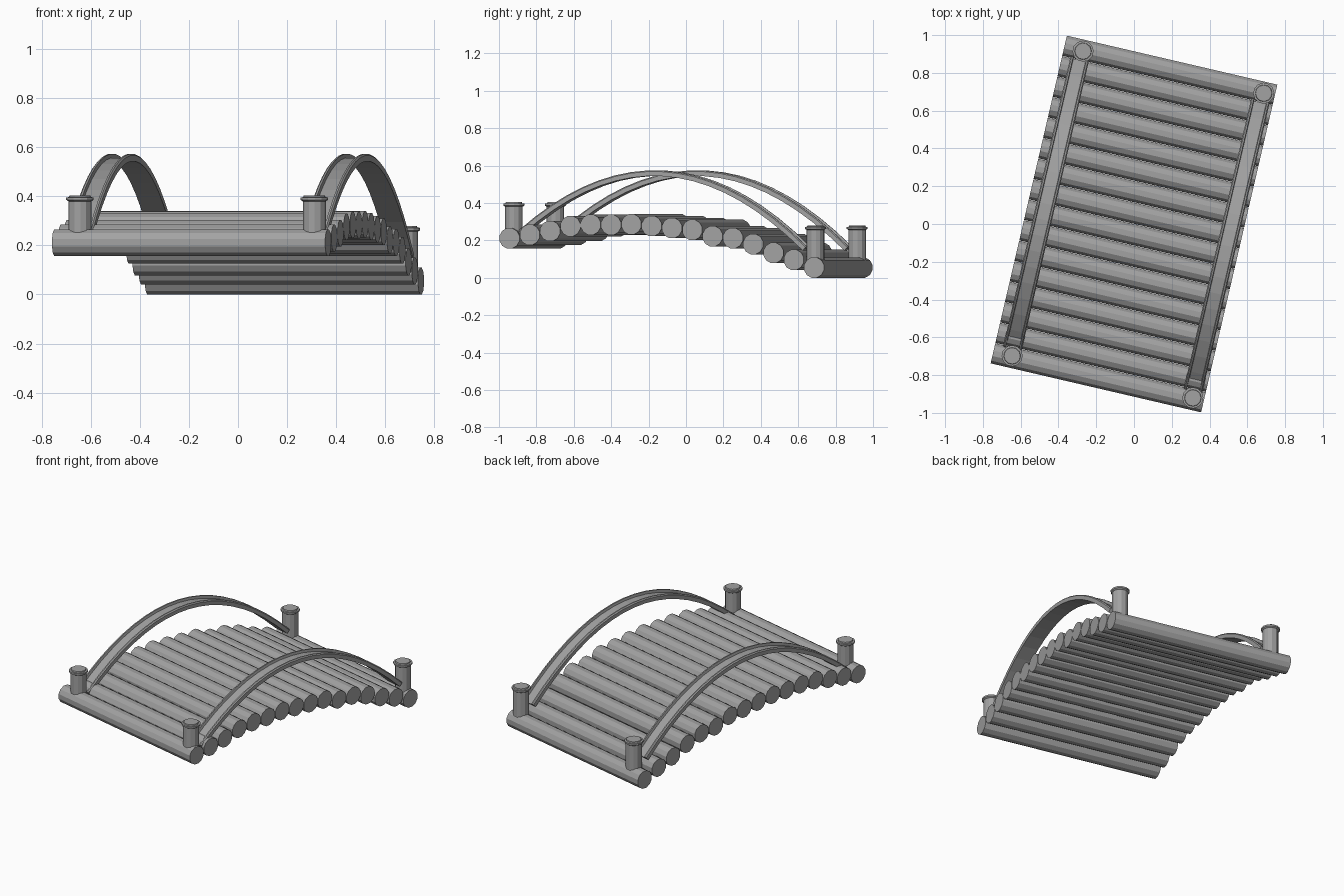
import bpy, math
from mathutils import Matrix, Vector

cube = bpy.data.objects.get("Cube")
if cube:
    bpy.data.objects.remove(cube)

# One plain grey for the whole bridge
grey = bpy.data.materials.new("stone_grey")
grey.use_nodes = True
colour = (0.36, 0.36, 0.36, 1)
grey.diffuse_color = colour
grey.node_tree.nodes["Principled BSDF"].inputs["Base Color"].default_value = colour

TURN = Matrix.Rotation(math.radians(-13.1), 4, 'Z')  # whole bridge is turned
HALF_WIDTH = 0.572
LOG_R = 0.0565
LOG_END = 0.836


def make(name, verts, faces):
    mesh = bpy.data.meshes.new(name)
    mesh.from_pydata([TURN @ Vector(v) for v in verts], [], faces)
    mesh.materials.append(grey)
    mesh.validate()
    obj = bpy.data.objects.new(name, mesh)
    bpy.context.collection.objects.link(obj)
    return obj


def loft(name, rings):
    """Skin closed rings of equal size and cap both ends."""
    n = len(rings[0])
    verts = [p for ring in rings for p in ring]
    faces = [list(range(n))[::-1], [len(verts) - n + i for i in range(n)]]
    for r in range(len(rings) - 1):
        for i in range(n):
            j = (i + 1) % n
            faces.append([r * n + i, r * n + j, (r + 1) * n + j, (r + 1) * n + i])
    return make(name, verts, faces)


def circle(radius, sides):
    step = 2 * math.pi / sides
    return [(radius * math.cos((i + 0.5) * step), radius * math.sin((i + 0.5) * step))
            for i in range(sides)]


# Deck: a row of logs laid across an uneven arch
heights = [0.211, 0.23, 0.25, 0.276, 0.284, 0.283, 0.286, 0.277,
           0.266, 0.256, 0.222, 0.212, 0.18, 0.133, 0.096, LOG_R * math.cos(math.pi / 12)]
for k, z in enumerate(heights):
    y = -LOG_END + 2 * LOG_END * k / (len(heights) - 1)
    section = circle(LOG_R, 12)
    loft(f"deck_log_{k + 1}",
         [[(x, y + a, z + b) for a, b in section] for x in (-HALF_WIDTH, HALF_WIDTH)])


# Corner posts: shaft, thin flange and a smaller top disc
def post(name, x, y, base, top):
    profile = [(0.047, base), (0.047, top - 0.024), (0.056, top - 0.018),
               (0.056, top - 0.008), (0.045, top - 0.007), (0.043, top)]
    loft(name, [[(x + a, y + b, z) for a, b in circle(r, 12)] for r, z in profile])


# Handrails: arched channels with raised rims
def rail(name, x):
    section = [(-0.05, -0.03), (0.05, -0.03), (0.05, -0.006), (0.044, 0),
               (0.036, 0), (0.033, -0.016), (-0.033, -0.016), (-0.036, 0),
               (-0.044, 0), (-0.05, -0.006)]
    rings = []
    steps = 18
    for k in range(steps + 1):
        y = -0.79 + 1.58 * k / steps
        z = 0.573 - 0.055 * y - 0.58 * y * y
        slope = -0.055 - 1.16 * y
        length = math.hypot(1, slope)
        ny, nz = -slope / length, 1 / length
        rings.append([(x - a, y + b * ny, z + b * nz) for a, b in section])
    loft(name, rings)


for side, x in (("right", -0.47), ("left", 0.512)):
    post(f"front_{side}_post", x, -0.826, heights[0], 0.404)
    post(f"back_{side}_post", x, 0.83, heights[-1], 0.28)
    rail(f"{side}_handrail", x - 0.008)
